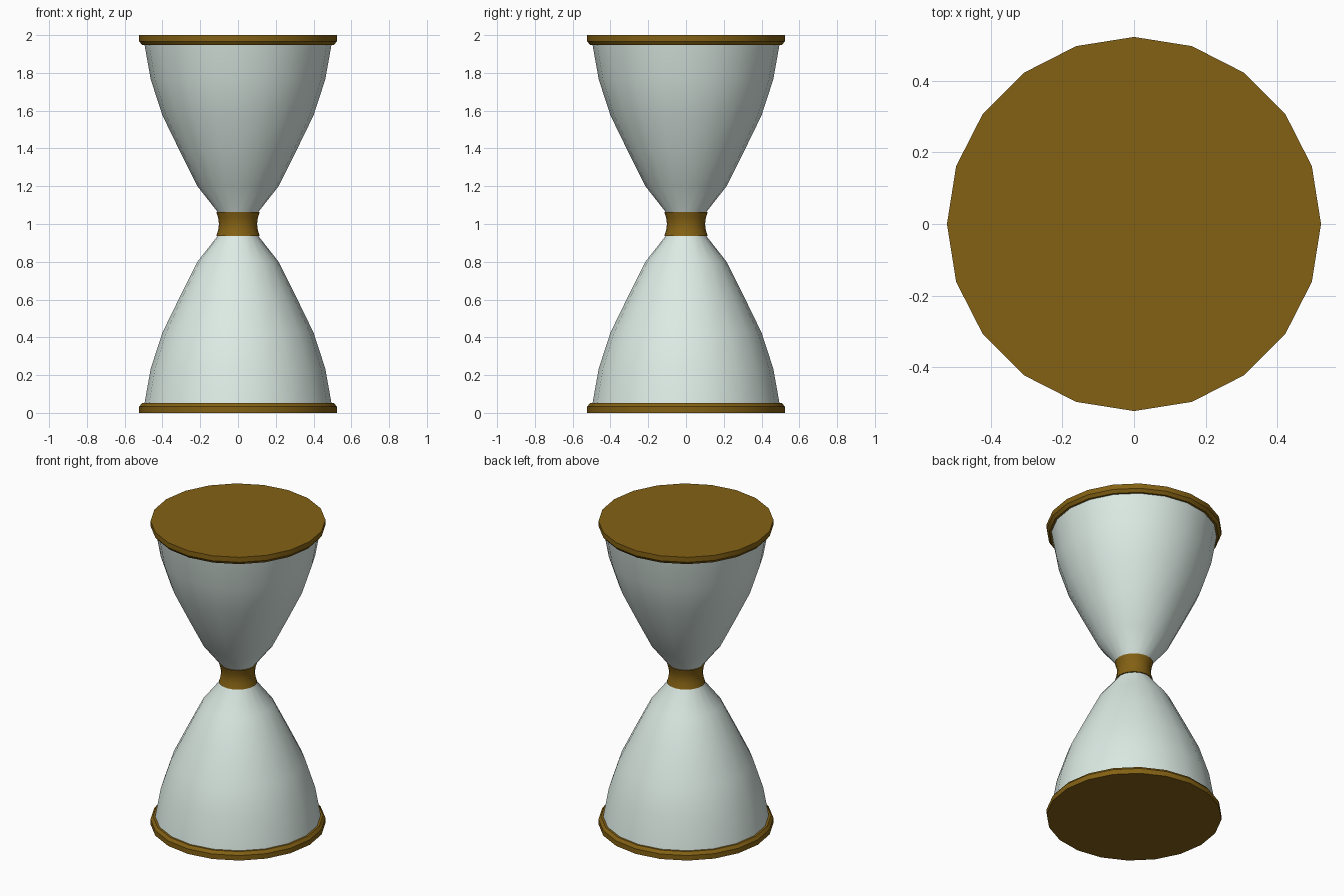
import bpy, bmesh, math

if "Cube" in bpy.data.objects:
    bpy.data.objects.remove(bpy.data.objects["Cube"])

SIDES = 20


def material(name, rgb):
    m = bpy.data.materials.new(name)
    m.diffuse_color = (*rgb, 1)
    m.use_nodes = True
    m.node_tree.nodes["Principled BSDF"].inputs["Base Color"].default_value = m.diffuse_color
    return m


def lathe(name, profile, mat):
    """Revolve (radius, z) points, listed bottom to top, into a closed solid."""
    bm = bmesh.new()
    rings = []
    for r, z in profile:
        rings.append([bm.verts.new((r * math.cos(2 * math.pi * i / SIDES),
                                    r * math.sin(2 * math.pi * i / SIDES), z))
                      for i in range(SIDES)])
    for low, high in zip(rings, rings[1:]):
        for i in range(SIDES):
            j = (i + 1) % SIDES
            bm.faces.new((low[i], low[j], high[j], high[i]))
    bm.faces.new(rings[0][::-1])
    bm.faces.new(rings[-1])
    mesh = bpy.data.meshes.new(name)
    bm.to_mesh(mesh)
    bm.free()
    obj = bpy.data.objects.new(name, mesh)
    bpy.context.collection.objects.link(obj)
    mesh.materials.append(mat)
    bpy.ops.object.select_all(action='DESELECT')
    obj.select_set(True)
    bpy.context.view_layer.objects.active = obj
    bpy.ops.object.shade_smooth_by_angle(angle=math.radians(30))
    return obj


def flipped(profile):
    """Mirror a profile about the waist at z = 1."""
    return [(r, 2 - z) for r, z in reversed(profile)]


glass = material("glass", (0.72, 0.83, 0.78))
wood = material("wood", (0.23, 0.12, 0.007))

# Glass bulbs, joined at the waist
bulb = [(0.497, 0.04), (0.462, 0.235), (0.40, 0.425), (0.31, 0.61),
        (0.215, 0.80), (0.105, 0.94)]
lathe("glass_bulbs", bulb + [(0.085, 1.0)] + flipped(bulb), glass)

# End caps with a bevelled inner rim
cap = [(0.523, 0.0), (0.523, 0.033), (0.508, 0.052)]
lathe("bottom_cap", cap, wood)
lathe("top_cap", flipped(cap), wood)

# Concave collar around the waist
collar = [(0.115, 0.937), (0.105, 0.968)]
lathe("waist_collar", collar + [(0.101, 1.0)] + flipped(collar), wood)
